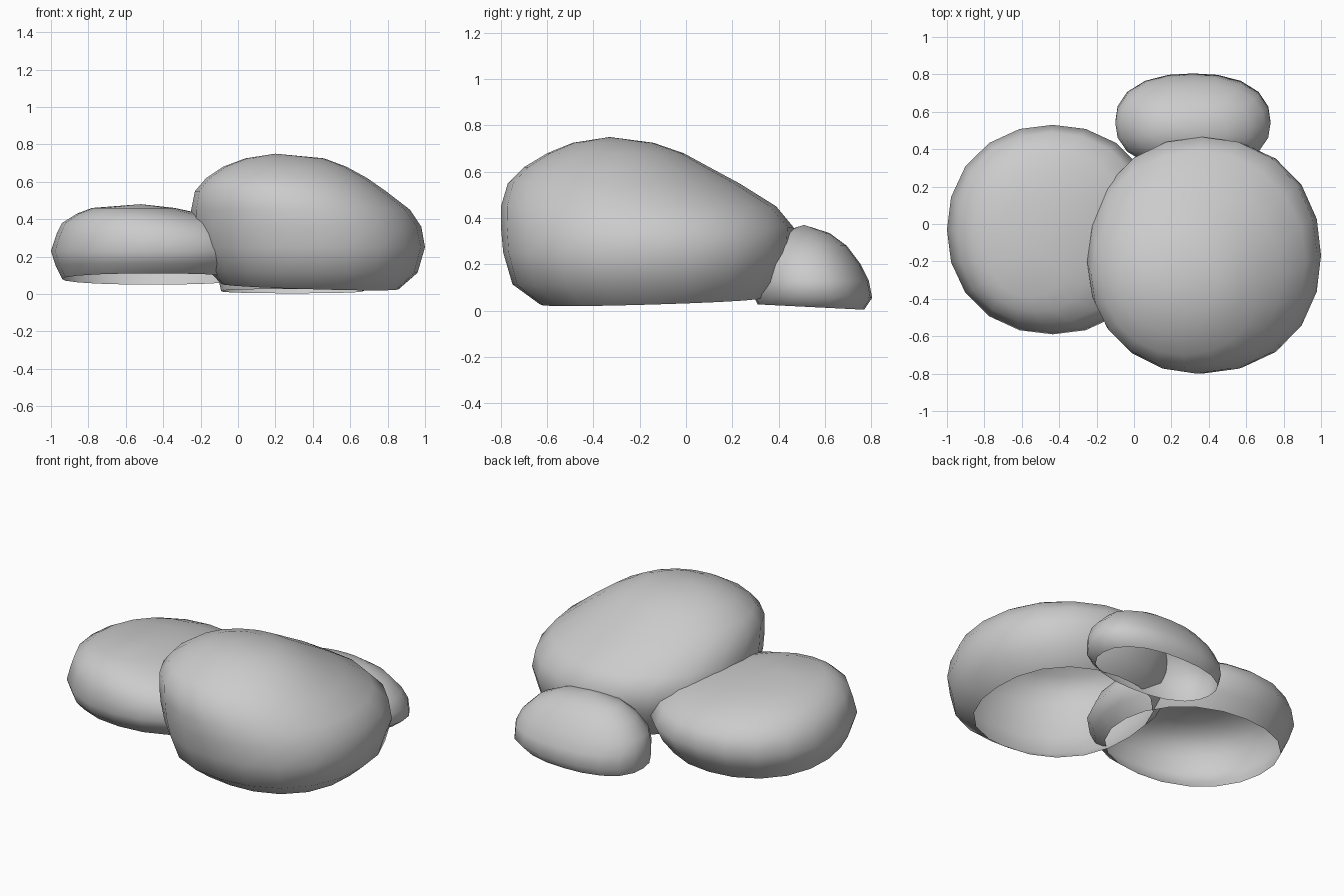
import bpy, bmesh, math

SEGMENTS = 20


def make_stone(name, rings, apex, rim_slope, low_power, high_power):
    """Open-bottomed stone: stacked rounded outlines (z, xmin, xmax, ymin, ymax)
    closed by an apex. Outlines go from boxier at the base to rounder at the top."""
    bm = bmesh.new()
    loops = []
    for i, (z, x0, x1, y0, y1) in enumerate(rings):
        cx, cy, rx, ry = (x0 + x1) / 2, (y0 + y1) / 2, (x1 - x0) / 2, (y1 - y0) / 2
        fade = (1.0, 0.4)[i] if i < 2 else 0.0      # tilt only the lower rim
        power = low_power + (high_power - low_power) * min(1, i / 4)
        loop = []
        for k in range(SEGMENTS):
            a = 2 * math.pi * k / SEGMENTS
            c, s = math.cos(a), math.sin(a)
            r = (abs(c) ** power + abs(s) ** power) ** (-1 / power)
            dx, dy = rx * r * c, ry * r * s
            dz = fade * (rim_slope[0] * dx + rim_slope[1] * dy)
            loop.append(bm.verts.new((cx + dx, cy + dy, z + dz)))
        loops.append(loop)
    top = bm.verts.new(apex)
    for k in range(SEGMENTS):
        n = (k + 1) % SEGMENTS
        for lo, hi in zip(loops, loops[1:]):
            bm.faces.new((lo[k], lo[n], hi[n], hi[k]))
        bm.faces.new((loops[-1][k], loops[-1][n], top))
    mesh = bpy.data.meshes.new(name)
    bm.to_mesh(mesh)
    bm.free()
    mesh.shade_smooth()
    obj = bpy.data.objects.new(name, mesh)
    bpy.context.collection.objects.link(obj)
    return obj


# Tall stone at the front right, leaning forward
make_stone("large_stone", [
    (0.04, -0.09, 0.86, -0.63, 0.33),
    (0.12, -0.16, 0.96, -0.75, 0.41),
    (0.25, -0.22, 1.00, -0.79, 0.455),
    (0.36, -0.25, 0.98, -0.80, 0.465),
    (0.45, -0.25, 0.92, -0.80, 0.39),
    (0.55, -0.23, 0.79, -0.77, 0.23),
    (0.62, -0.17, 0.69, -0.70, 0.10),
    (0.68, -0.08, 0.58, -0.60, -0.01),
    (0.725, 0.04, 0.46, -0.49, -0.14),
], (0.20, -0.33, 0.75), (-0.03, 0.03), 2.3, 2.05)

# Lower, flatter stone on the left
make_stone("medium_stone", [
    (0.08, -0.94, 0.03, -0.50, 0.43),
    (0.15, -0.975, 0.09, -0.56, 0.49),
    (0.23, -1.00, 0.13, -0.59, 0.53),
    (0.32, -0.97, 0.08, -0.57, 0.49),
    (0.38, -0.94, -0.02, -0.54, 0.41),
    (0.43, -0.86, -0.20, -0.47, 0.28),
    (0.46, -0.78, -0.34, -0.39, 0.12),
], (-0.52, -0.14, 0.48), (0.0, -0.065), 2.15, 2.15)

# Small stone tucked in at the back
make_stone("small_stone", [
    (0.015, -0.09, 0.67, 0.31, 0.77),
    (0.06, -0.10, 0.73, 0.29, 0.805),
    (0.13, -0.10, 0.73, 0.29, 0.79),
    (0.20, -0.08, 0.70, 0.30, 0.755),
    (0.28, 0.00, 0.62, 0.34, 0.695),
    (0.335, 0.09, 0.50, 0.40, 0.62),
], (0.29, 0.51, 0.37), (0.0, -0.05), 2.35, 2.3)
